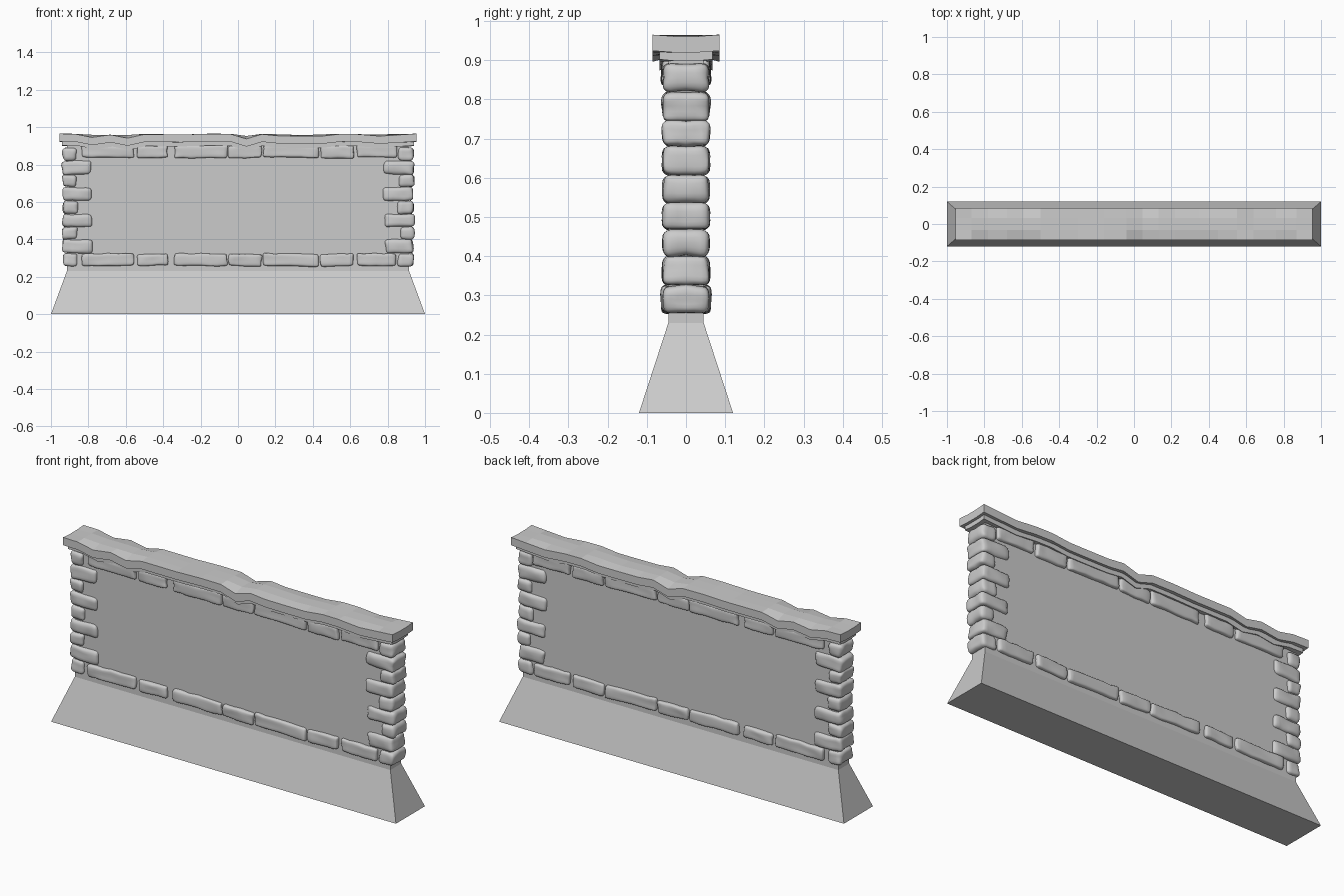
import bpy, bmesh, random
from mathutils import Vector, noise

if "Cube" in bpy.data.objects:
    bpy.data.objects.remove(bpy.data.objects["Cube"])

random.seed(7)


def finish(bm, name, smooth=False):
    bmesh.ops.recalc_face_normals(bm, faces=bm.faces[:])
    for f in bm.faces:
        f.smooth = smooth
    me = bpy.data.meshes.new(name)
    bm.to_mesh(me)
    bm.free()
    ob = bpy.data.objects.new(name, me)
    bpy.context.collection.objects.link(ob)
    return ob


def frustum(name, z0, hx0, hy0, z1, hx1, hy1):
    bm = bmesh.new()
    bmesh.ops.create_cube(bm, size=2)
    for v in bm.verts:
        top = v.co.z > 0
        hx, hy, z = (hx1, hy1, z1) if top else (hx0, hy0, z0)
        v.co = (v.co.x * hx, v.co.y * hy, z)
    return finish(bm, name)


def stone(name, x0, x1, z0, z1, hy, r=0.016):
    """Worn block running through the wall: rounded box with noise."""
    bm = bmesh.new()
    bmesh.ops.create_cube(bm, size=2)
    bmesh.ops.subdivide_edges(bm, edges=bm.edges[:], cuts=9, use_grid_fill=True)
    half = Vector(((x1 - x0) / 2, hy, (z1 - z0) / 2))
    mid = Vector(((x0 + x1) / 2, 0, (z0 + z1) / 2))
    seed = Vector([random.uniform(-50, 50) for _ in range(3)])
    tilt = random.uniform(-0.003, 0.003)
    for v in bm.verts:
        p = [(1 - (1 - min(abs(c), 1)) ** 2) * (1 if c > 0 else -1) for c in v.co]
        q = Vector([a * h for a, h in zip(p, half)])
        core = Vector([max(-(h - r), min(h - r, c)) for c, h in zip(q, half)])
        d = q - core
        if d.length > r:
            q = core + d.normalized() * r
        n = noise.noise_vector(Vector((q.x * 18, abs(q.y) * 22, q.z * 22)) + seed)
        q += Vector((n.x * 0.008, n.y * 0.005 * p[1], n.z * 0.005))
        q.z += tilt * p[0]
        v.co = q + mid
    return finish(bm, name, True)


# Wavy edge of the coping: x position and sag
WAVE = [(-.955, 0), (-.87, -.002), (-.78, -.02), (-.68, -.006), (-.59, -.024),
        (-.5, -.004), (-.3, -.005), (-.16, -.001), (-.04, -.002), (.045, -.028),
        (.13, -.003), (.22, -.012), (.35, -.013), (.45, -.013), (.55, -.002),
        (.64, -.003), (.76, -.013), (.87, -.006), (.955, 0)]


def slab(name, hx, hy, z0, z1):
    """Faceted slab whose long edges follow the wave."""
    bm = bmesh.new()
    rings = []
    for i, (x, dz) in enumerate(WAVE):
        mid = dz * 0.3 - (0.004 if i % 3 == 0 else 0)
        cols = [(-hy, dz), (-hy * .38, mid), (hy * .38, mid), (hy, dz)]
        ring = [(y, z0 + d) for y, d in cols] + [(y, z1 + d) for y, d in cols[::-1]]
        rings.append([bm.verts.new((x * hx / .955, y, z)) for y, z in ring])
    for a, b in zip(rings, rings[1:]):
        for j in range(8):
            k = (j + 1) % 8
            bm.faces.new((a[j], a[k], b[k], b[j]))
    bm.faces.new(rings[0])
    bm.faces.new(rings[-1])
    return finish(bm, name)


# Sloped footing and plain wall core
frustum("footing", 0, 1.0, 0.12, 0.23, 0.915, 0.045)
frustum("wall_core", 0.23, 0.915, 0.045, 0.93, 0.915, 0.045)

# Alternating short and long corner stones
levels = [.255, .326, .4, .466, .536, .606, .68, .746, .82, .892]
for side, label in ((-1, "left"), (1, "right")):
    for i, (z0, z1) in enumerate(zip(levels, levels[1:])):
        inner = (0.78 if i % 2 else 0.86) + random.uniform(-.008, .008)
        outer = 0.94 + random.uniform(-.007, .004)
        xs = sorted((side * inner, side * outer))
        stone(f"corner_stone_{label}_{i}", *xs, z0, z1, 0.06, 0.02)

# Stone courses along the bottom and top of the wall
SPANS = [(-.835, -.555), (-.54, -.375), (-.34, -.055), (-.05, .125),
         (.135, .43), (.44, .62), (.635, .845)]
for label, z0, z1 in (("bottom", .258, .325), ("top", .835, .905)):
    for i, (x0, x1) in enumerate(SPANS):
        stone(f"{label}_course_stone_{i}", x0, x1, z0 + random.uniform(-.002, .004),
              z1 + random.uniform(-.004, .002), 0.062, 0.012)

# Two-layer coping
slab("coping_under_layer", 0.94, 0.067, 0.902, 0.94)
slab("coping_top_layer", 0.955, 0.085, 0.924, 0.965)
